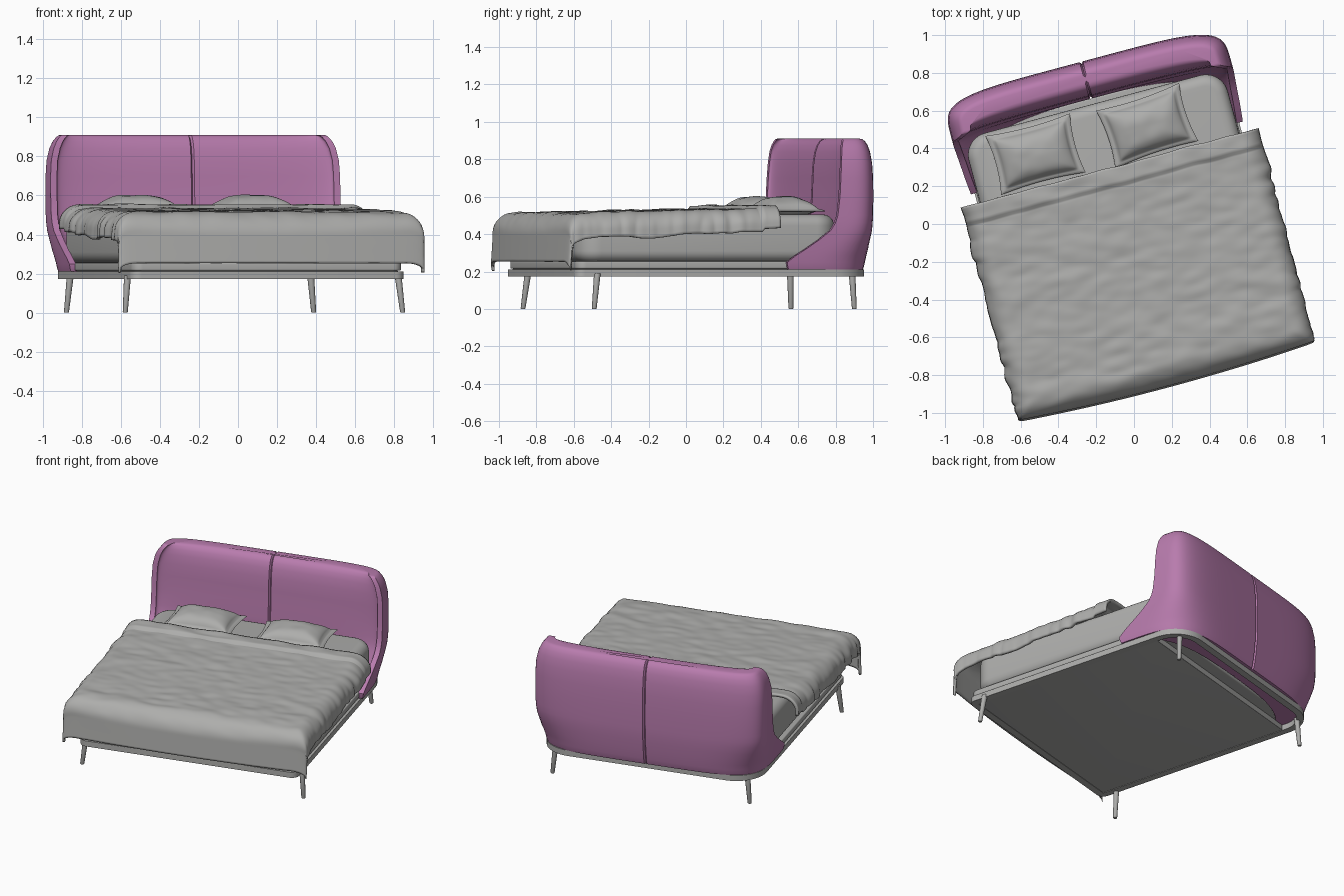
import bpy, bmesh, math
from mathutils import Matrix, Vector, noise

if "Cube" in bpy.data.objects:
    bpy.data.objects.remove(bpy.data.objects["Cube"])

# whole bed is turned 15 degrees; parts are built in bed space (x width, y length)
PLACE = Matrix.Rotation(math.radians(15), 4, 'Z') @ Matrix.Translation((-0.048, 0, 0))


def material(name, rgb):
    m = bpy.data.materials.new(name)
    m.diffuse_color = (*rgb, 1)
    m.use_nodes = True
    m.node_tree.nodes["Principled BSDF"].inputs["Base Color"].default_value = m.diffuse_color
    return m


GREY = material("warm grey", (0.42, 0.42, 0.41))
PINK = material("orchid fabric", (0.48, 0.20, 0.42))


def finish(name, bm, mat, angle=40):
    bmesh.ops.remove_doubles(bm, verts=bm.verts, dist=1e-5)
    bmesh.ops.recalc_face_normals(bm, faces=bm.faces)
    me = bpy.data.meshes.new(name)
    bm.to_mesh(me)
    bm.free()
    me.transform(PLACE)
    me.materials.append(mat)
    for p in me.polygons:
        p.use_smooth = True
    me.set_sharp_from_angle(angle=math.radians(angle))
    ob = bpy.data.objects.new(name, me)
    bpy.context.collection.objects.link(ob)
    return ob


def loft(name, loops, mat, caps=True, angle=40):
    """Skin a stack of closed loops; without caps the stack closes on itself."""
    bm = bmesh.new()
    rows = [[bm.verts.new(p) for p in loop] for loop in loops]
    n = len(rows[0])
    pairs = list(zip(rows, rows[1:]))
    if caps:
        bm.faces.new(rows[0])
        bm.faces.new(rows[-1])
    else:
        pairs.append((rows[-1], rows[0]))
    for a, b in pairs:
        for i in range(n):
            j = (i + 1) % n
            bm.faces.new((a[i], a[j], b[j], b[i]))
    return finish(name, bm, mat, angle)


def sheets(name, nu, nv, funcs, mat):
    """Grid surfaces f(a, b) with a and b in -1..1, welded along shared edges."""
    bm = bmesh.new()
    for f in funcs:
        g = [[bm.verts.new(f(2 * i / nu - 1, 2 * j / nv - 1)) for j in range(nv + 1)]
             for i in range(nu + 1)]
        for i in range(nu):
            for j in range(nv):
                bm.faces.new((g[i][j], g[i + 1][j], g[i + 1][j + 1], g[i][j + 1]))
    return finish(name, bm, mat, 60)


def outline(half, y0, y1, rf, rh, z, inset=0):
    """Rounded rectangle, radius rf at the foot and rh at the head."""
    pts = []
    for cx, cy, r, start in ((half - rf, y0 + rf, rf, -90), (half - rh, y1 - rh, rh, 0),
                             (rh - half, y1 - rh, rh, 90), (rf - half, y0 + rf, rf, 180)):
        for k in range(11):
            t = math.radians(start + 9 * k)
            rr = max(r - inset, 0.002)
            pts.append((cx + rr * math.cos(t), cy + rr * math.sin(t), z))
    return pts


def slab(name, half, y0, y1, rf, rh, z0, z1, soft):
    steps = [soft * (1 - math.cos(math.radians(15 * k))) for k in range(7)]
    ins = [soft * (1 - math.sin(math.radians(15 * k))) for k in range(7)]
    prof = [(i, z0 + s) for i, s in zip(ins, steps)]
    prof += [(i, z1 - s) for i, s in reversed(list(zip(ins, steps)))]
    return loft(name, [outline(half, y0, y1, rf, rh, z, i) for i, z in prof], GREY)


# bed base: rail ring, underside panel, upper side rail and mattress
RAIL = (0.725, -0.79, 0.85, 0.05, 0.20)
loft("base_rail", [outline(*RAIL, 0.172), outline(*RAIL, 0.21),
                   outline(*RAIL, 0.21, 0.045), outline(*RAIL, 0.172, 0.045)], GREY, caps=False)
slab("underside_panel", 0.70, -0.77, 0.62, 0.04, 0.03, 0.175, 0.215, 0.004)
slab("upper_rail", 0.715, -0.78, 0.70, 0.05, 0.06, 0.215, 0.255, 0.008)
slab("mattress", 0.71, -0.765, 0.67, 0.12, 0.12, 0.25, 0.505, 0.06)

# legs, slightly splayed
for label, lx, ly, dy in (("front", 0.735, -0.692, 0.022), ("back", 0.655, 0.769, -0.008)):
    for side, s in (("left", -1), ("right", 1)):
        loops = []
        for z, r, k in ((0, 0.011, 0), (0.004, 0.013, 0), (0.19, 0.018, 1)):
            loops.append([(s * (lx - 0.018 * k) + r * math.cos(math.tau * i / 16),
                           ly + dy * k + r * math.sin(math.tau * i / 16), z) for i in range(16)])
        loft(f"{label}_leg_{side}", loops, GREY)

# headboard: horizontal C-shaped sections (z, half width, wing tip y, back y, front y)
LEVELS = [(0.21, .735, .385, .870, .72), (0.225, .740, .378, .875, .71),
          (0.25, .745, .375, .880, .70), (0.285, .750, .420, .885, .70),
          (0.32, .755, .475, .890, .70), (0.37, .760, .548, .895, .70),
          (0.42, .765, .610, .900, .70), (0.46, .767, .635, .901, .70),
          (0.50, .768, .648, .902, .70), (0.60, .768, .660, .902, .71),
          (0.70, .767, .665, .900, .713), (0.78, .762, .670, .894, .718),
          (0.84, .748, .675, .884, .728), (0.875, .732, .682, .872, .74),
          (0.897, .715, .690, .858, .755), (0.907, .703, .697, .845, .77),
          (0.910, .692, .704, .830, .785)]
half_turn = [math.pi / 2 * k / 30 for k in range(30)] + [math.pi / 2 - 0.012]
ANGLES = half_turn + [math.pi / 2] + [math.pi - t for t in reversed(half_turn)]


def arc(w, tip, mid, n, z, groove):
    pts = []
    for t in ANGLES:
        c, s = math.cos(t), math.sin(t)
        r = (abs(c) ** n + abs(s) ** n) ** (-1 / n)
        seam = abs(t - math.pi / 2) < 1e-6
        pts.append((w * r * c, tip + (mid - tip) * r * s + (groove if seam else 0),
                    z - (0.008 if seam and z > 0.87 else 0)))
    return pts


loft("headboard", [arc(w, tip, back, 5, z, -0.012)
                   + arc(w - 0.034, tip, front, 3, z, 0.012)[::-1]
                   for z, w, tip, back, front in LEVELS], PINK)


# pillows: puffed centre with a flat flange border
def pillow_half(cx, cy, turn, sign, height):
    def f(a, b):
        x = 0.232 * a * (1 - 0.07 * (1 - b * b))
        y = 0.162 * b * (1 - 0.09 * (1 - a * a))
        ia, ib = min(abs(a) / 0.88, 1), min(abs(b) / 0.84, 1)
        puff = math.sqrt((1 - ia ** 2.5) * (1 - ib ** 2.5))
        edge = 0.004 if max(abs(a), abs(b)) < 0.999 else 0
        wob = 0.006 * noise.noise(Vector((x * 12 + cx * 9, y * 12, 2))) * (1 if edge else 0) * puff
        droop = -0.014 * max(abs(a), abs(b)) ** 4
        return (cx + x * math.cos(turn) - y * math.sin(turn),
                cy + x * math.sin(turn) + y * math.cos(turn),
                0.537 + droop + sign * (edge + height * puff) + wob)
    return f


for side, cx, cy, turn in (("left", -0.36, 0.492, 0.0), ("right", 0.25, 0.484, 0.06)):
    sheets(f"pillow_{side}", 50, 44, [pillow_half(cx, cy, turn, 1, 0.062),
                                      pillow_half(cx, cy, turn, -1, 0.04)], GREY)


# duvet: a sheet bent over the sides and foot, with soft wrinkles
def bend(s, flat, r):
    if s <= flat:
        return s, 0
    t = (s - flat) / r
    if t < math.pi / 2:
        return flat + r * math.sin(t), r * (1 - math.cos(t))
    e = s - flat - r * math.pi / 2
    return flat + r + 0.06 * e, r + e


def duvet(a, b):
    along = 0.32 - (b + 1) / 2 * 1.375            # cloth distance from head to foot
    foot, drop_y = bend(-along, 0.75, 0.10)
    reach = 0.875 + 0.02 * noise.noise(Vector((a * 2, along * 4, 5))) + 0.025 * (b + 1) / 2
    side, drop_x = bend(abs(a) * reach, 0.71, 0.09)
    x, y = math.copysign(side, a), -foot
    y += min(1, drop_y / 0.1) * (0.035 * a * a - 0.015)
    drop = max(drop_x, drop_y) + 0.35 * min(drop_x, drop_y)
    hang = min(1, drop_x / 0.06)
    big = noise.noise(Vector((x * 4 + along * 2, along * 7, 1)))
    fine = noise.noise(Vector((x * 7 - along * 9, along * 14 + x * 5, 3)))
    calm = 1 - 0.8 * min(1, drop_y / 0.1)
    x += math.copysign(hang * calm * (0.022 * big + 0.014 * fine), a)
    fold = 0.016 if along > 0.225 else 0         # turned-back band at the head
    z = 0.522 + 0.02 * along - drop + fold + calm * (0.006 * big + 0.006 * fine)
    y += 0.008 * noise.noise(Vector((x * 6, 0, 7))) * (1 if along > 0.1 else 0)
    return x, y, z


cover = sheets("duvet", 120, 110, [duvet], GREY)
thick = cover.modifiers.new("thickness", 'SOLIDIFY')
thick.thickness = 0.018
thick.offset = 0
